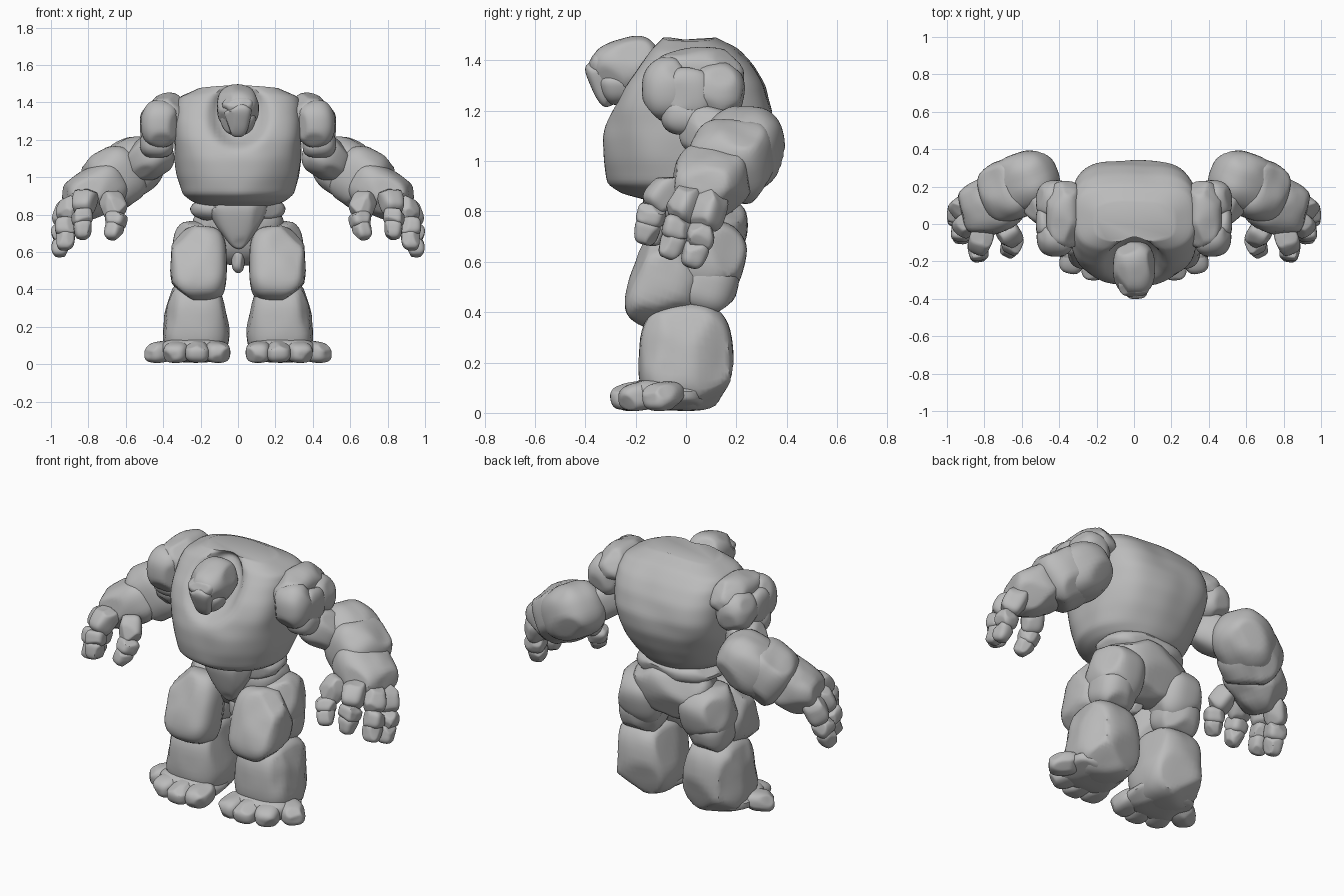
import bpy
import bmesh
import math
import random
from mathutils import Vector, Euler, noise

random.seed(7)
if "Cube" in bpy.data.objects:
    bpy.data.objects.remove(bpy.data.objects["Cube"], do_unlink=True)

# Single stone colour
stone = bpy.data.materials.new("grey stone")
stone.use_nodes = True
GREY = (0.5, 0.5, 0.5, 1)
stone.diffuse_color = GREY
stone.node_tree.nodes["Principled BSDF"].inputs["Base Color"].default_value = GREY


def add_object(bm, name):
    """Smooth shading with creased chips kept sharp."""
    bmesh.ops.recalc_face_normals(bm, faces=bm.faces)
    for f in bm.faces:
        f.smooth = True
    for e in bm.edges:
        e.smooth = e.calc_face_angle(0) < math.radians(38)
    mesh = bpy.data.meshes.new(name)
    bm.to_mesh(mesh)
    mesh.materials.append(stone)
    bpy.context.collection.objects.link(bpy.data.objects.new(name, mesh))


def finish(bm, name, pair):
    if not pair:
        add_object(bm, name)
    else:
        add_object(bm, "left_" + name)
        for v in bm.verts:
            v.co.x *= -1
        add_object(bm, "right_" + name)
    bm.free()


def rock(name, centre, half, turn=(0, 0, 0), pair=True, p=2.7, taper=0, chips=9, quat=None):
    """Chiselled rounded boulder; half = half sizes, taper widens its top."""
    bm = bmesh.new()
    bmesh.ops.create_cube(bm, size=2)
    bmesh.ops.subdivide_edges(bm, edges=bm.edges[:], cuts=11, use_grid_fill=True)
    planes = []
    for _ in range(chips):
        n = Vector([random.gauss(0, 1) for _ in range(3)]).normalized()
        planes.append((n, random.uniform(0.92, 1.02)))
    if quat is None:
        quat = Euler([math.radians(a) for a in turn]).to_quaternion()
    for v in bm.verts:
        c = v.co
        c /= sum(abs(k) ** p for k in c) ** (1 / p)
        for n, d in planes:
            over = c.dot(n) - d
            if over > 0:
                c -= n * over * 0.9
        wide = 1 + taper * c.z
        c = Vector((c.x * half[0] * wide, c.y * half[1] * wide, c.z * half[2]))
        c = quat @ c + Vector(centre)
        c += c.normalized() * noise.noise(c * 11) * 0.008
        v.co = c
    finish(bm, name, pair)


def limb(name, a, b, r, extra=0.3, p=2.7, taper=0):
    """Boulder stretched between two points."""
    a, b = Vector(a), Vector(b)
    d = b - a
    rock(name, (a + b) / 2, (r, r, d.length / 2 + r * extra), p=p,
         taper=taper, chips=6, quat=d.to_track_quat('Z', 'Y'))


def torso():
    """Hunched body: stacked rounded sections with a hollow for the head."""
    # height, front y, back y, half width, squareness
    rows = [(0.84, -0.14, 0.17, 0.17, 2), (0.87, -0.25, 0.21, 0.25, 2.1),
            (0.91, -0.31, 0.24, 0.30, 2.2), (1.0, -0.325, 0.295, 0.325, 2.4),
            (1.1, -0.325, 0.335, 0.335, 2.7), (1.2, -0.30, 0.345, 0.34, 3.1),
            (1.3, -0.25, 0.315, 0.34, 3.5), (1.38, -0.19, 0.265, 0.335, 3.7),
            (1.45, -0.14, 0.20, 0.32, 3.7), (1.495, -0.09, 0.11, 0.2, 3.5)]
    around, steps = 88, 5
    bm = bmesh.new()
    rings = []
    for i in range((len(rows) - 1) * steps + 1):
        k = min(i // steps, len(rows) - 2)
        t = i / steps - k
        z, front, back, w, p = [u + (v - u) * t for u, v in zip(rows[k], rows[k + 1])]
        ring = []
        for j in range(around):
            a = math.tau * j / around
            ca, sa = math.cos(a), math.sin(a)
            s = (abs(ca) ** p + abs(sa) ** p) ** (-1 / p)
            ring.append(bm.verts.new((w * ca * s, (front + back) / 2 + (back - front) / 2 * sa * s, z)))
        rings.append(ring)
    for lo, hi in zip(rings, rings[1:]):
        for j in range(around):
            n = (j + 1) % around
            bm.faces.new((lo[j], lo[n], hi[n], hi[j]))
    bm.faces.new(rings[0])
    bm.faces.new(rings[-1])
    for v in bm.verts:
        c = v.co
        # Top slopes down to the shoulders
        if c.z > 1.38:
            c.z -= 0.3 * c.x ** 2 * (c.z - 1.38) / 0.1
        c += Vector((c.x, c.y, 0)) * noise.noise(c * 6) * 0.04
        # Head hollow
        if c.y < 0:
            d = (c.x / 0.16) ** 2 + ((c.z - 1.33) / 0.18) ** 2
            if d < 1:
                t = min(1, 1.8 * (1 - d))
                c.y += 0.09 * t * t * (3 - 2 * t)
    for _ in range(3):
        bmesh.ops.smooth_vert(bm, verts=bm.verts, factor=0.5, use_axis_x=True,
                              use_axis_y=True, use_axis_z=True)
    finish(bm, "torso", False)


torso()

# Head: skull, brow, tapered face and jaw
rock("skull", (0, -0.235, 1.375), (0.112, 0.14, 0.11), (14, 0, 0), pair=False)
rock("brow", (0, -0.315, 1.39), (0.085, 0.075, 0.05), (15, 0, 0), pair=False)
rock("face", (0, -0.325, 1.31), (0.065, 0.055, 0.095), (14, 0, 0), pair=False, p=3.5, taper=0.3)
rock("jaw", (0, -0.265, 1.285), (0.09, 0.08, 0.065), pair=False, taper=0.25)

# Hips
rock("waist", (0, 0.04, 0.83), (0.255, 0.18, 0.075), pair=False, p=2.4)
rock("pelvis", (0, 0.075, 0.695), (0.235, 0.165, 0.165), pair=False, taper=0.18)
rock("loin_plate", (0, -0.07, 0.755), (0.125, 0.09, 0.14), (-8, 0, 0), pair=False, taper=0.65)
rock("loin_tip", (0, 0.0, 0.56), (0.035, 0.06, 0.07), pair=False)

# Legs
rock("thigh", (0.205, 0.08, 0.615), (0.145, 0.155, 0.155), (-15, 0, 0))
rock("knee", (0.21, -0.08, 0.53), (0.15, 0.14, 0.205), (-19, 0, 0), p=3.3)
rock("hamstring", (0.22, 0.08, 0.51), (0.125, 0.125, 0.12), (-15, 0, 0))
rock("shin", (0.225, 0.0, 0.225), (0.18, 0.187, 0.217), p=2.9, taper=-0.04)
rock("foot", (0.235, -0.07, 0.075), (0.18, 0.15, 0.065), p=3)

# Toes fan outward: position and heading in degrees
for i, (x, y, heading) in enumerate([(0.11, -0.195, -4), (0.215, -0.21, 2),
                                     (0.325, -0.18, 20), (0.415, -0.09, 52)]):
    rock(f"toe_{i + 1}", (x, y, 0.066), (0.068, 0.09, 0.056), (8, 0, heading), chips=6)

# Shoulder boulders
rock("shoulder_cap", (0.365, 0.05, 1.335), (0.095, 0.18, 0.115), (0, 20, 0))
rock("shoulder_front", (0.415, -0.07, 1.285), (0.105, 0.105, 0.125), p=2.4)
rock("shoulder_back", (0.42, 0.12, 1.275), (0.105, 0.115, 0.115), p=2.4)
rock("shoulder_outer", (0.465, 0.01, 1.27), (0.06, 0.10, 0.10))
rock("shoulder_low", (0.435, 0.01, 1.185), (0.09, 0.11, 0.08))

# Arms
limb("upper_arm", (0.41, 0.05, 1.15), (0.54, 0.16, 1.06), 0.11)
rock("elbow", (0.585, 0.225, 1.045), (0.185, 0.16, 0.155), (0, 30, -20), p=2.5)
limb("forearm", (0.59, 0.21, 1.05), (0.73, 0.16, 0.95), 0.165, extra=0.35, p=2.8)
rock("hand", (0.765, 0.10, 0.925), (0.17, 0.155, 0.125), (0, 32, -22), p=2.9)

# Fingers: knuckle, middle joint, tip
fingers = {
    "thumb": [(0.69, -0.02, 0.90), (0.645, -0.09, 0.80), (0.675, -0.145, 0.685)],
    "index_finger": [(0.80, -0.04, 0.92), (0.835, -0.13, 0.82), (0.83, -0.165, 0.685)],
    "middle_finger": [(0.87, 0.02, 0.89), (0.92, -0.025, 0.77), (0.925, -0.07, 0.625)],
    "outer_finger": [(0.89, 0.11, 0.87), (0.94, 0.07, 0.74), (0.95, 0.02, 0.59)],
}
for name, (base, mid, tip) in fingers.items():
    base, mid, tip = Vector(base), Vector(mid), Vector(tip)
    bend = mid.lerp(tip, 0.5)
    limb(name + "_base", base, mid, 0.062, extra=0.15, p=3.4)
    limb(name + "_middle", mid, bend, 0.056, extra=0.22, p=3.4)
    limb(name + "_tip", bend, tip, 0.048, extra=0.35, p=3.2, taper=-0.15)
